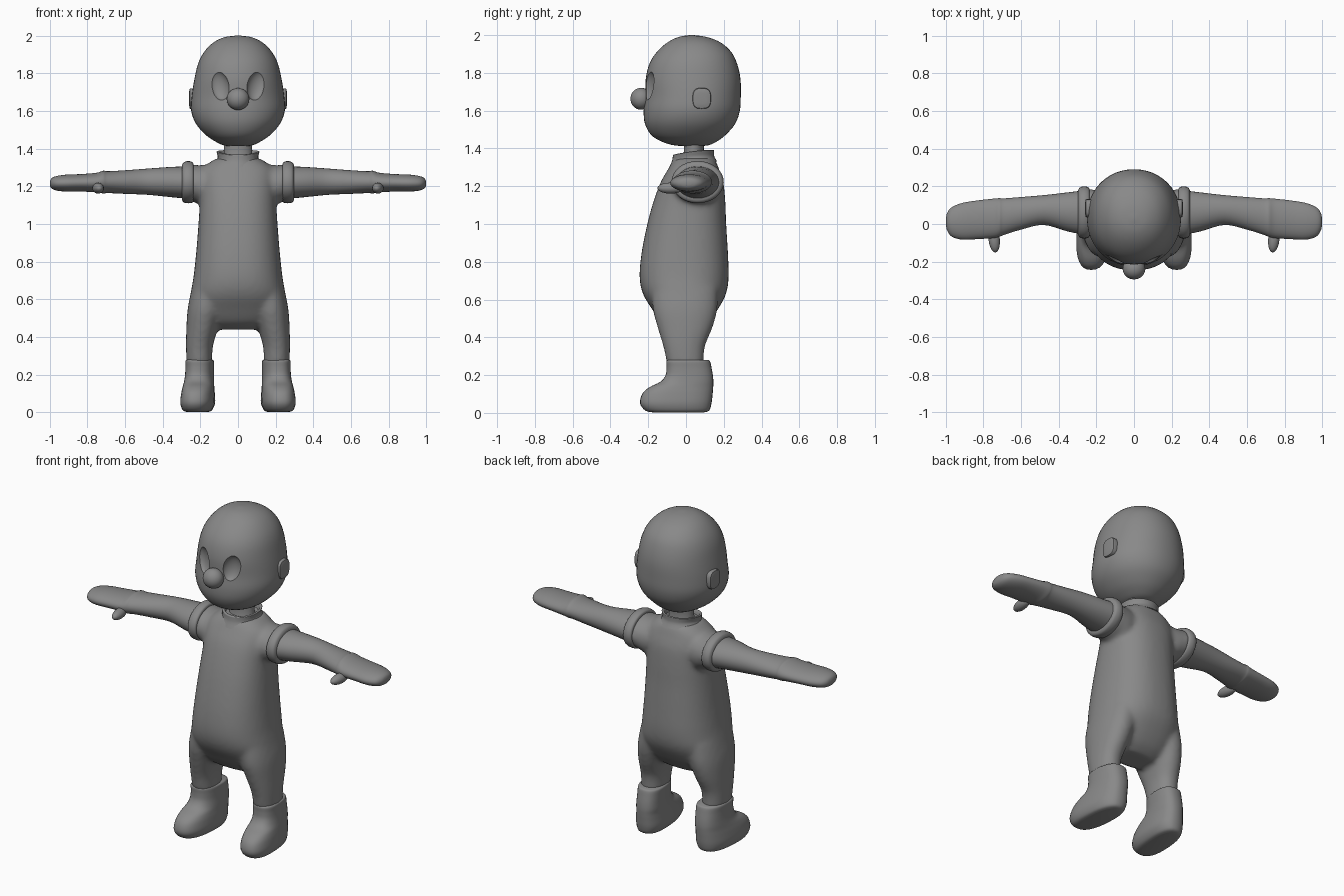
import bpy, bmesh, math
from mathutils import Vector, Matrix

grey = bpy.data.materials.new("plain grey")
grey.diffuse_color = (0.25, 0.25, 0.25, 1)


def finish(ob, angle=40):
    """Apply modifiers, add the material and smooth the shading."""
    dg = bpy.context.evaluated_depsgraph_get()
    ob.data = bpy.data.meshes.new_from_object(ob.evaluated_get(dg))
    ob.modifiers.clear()
    ob.data.materials.clear()
    ob.data.materials.append(grey)
    bpy.ops.object.select_all(action='DESELECT')
    ob.select_set(True)
    bpy.context.view_layer.objects.active = ob
    bpy.ops.object.shade_smooth_by_angle(angle=math.radians(angle))


def make(name, bm):
    bmesh.ops.recalc_face_normals(bm, faces=bm.faces[:])
    me = bpy.data.meshes.new(name)
    bm.to_mesh(me)
    bm.free()
    ob = bpy.data.objects.new(name, me)
    bpy.context.collection.objects.link(ob)
    return ob


def spline(rows, steps):
    """Pass a smooth curve through the rows of section values."""
    out = []
    for i in range(len(rows) - 1):
        a, b, c, d = (Vector(rows[min(max(i + k, 0), len(rows) - 1)]) for k in (-1, 0, 1, 2))
        for s in range(steps):
            t = s / steps
            out.append(0.5 * (2 * b + (c - a) * t + (2 * a - 5 * b + 4 * c - d) * t * t
                              + (3 * b - a - 3 * c + d) * t ** 3))
    return out + [Vector(rows[-1])]


def loft(bm, rows, axis='Z', side=1, n=32, power=2.0, steps=4, warp=None):
    """Rows are (height, low1, high1, low2, high2): extents across the axis."""
    rings = []
    for h, a0, a1, b0, b1 in spline(rows, steps):
        ring = []
        for k in range(n):
            th = 2 * math.pi * k / n
            c, s = math.cos(th), math.sin(th)
            u = (a0 + a1) / 2 + (a1 - a0) / 2 * math.copysign(abs(c) ** (2 / power), c)
            v = (b0 + b1) / 2 + (b1 - b0) / 2 * math.copysign(abs(s) ** (2 / power), s)
            p = Vector((u, v, h)) if axis == 'Z' else Vector((h, u, v))
            if warp:
                p = warp(p)
            p.x *= side
            ring.append(bm.verts.new(p))
        rings.append(ring)
    for r, q in zip(rings, rings[1:]):
        for k in range(n):
            bm.faces.new((r[k], r[(k + 1) % n], q[(k + 1) % n], q[k]))
    bm.faces.new(rings[0][::-1])
    bm.faces.new(rings[-1])


def sphere(name, loc, scale, rot=None, seg=32):
    bm = bmesh.new()
    bmesh.ops.create_uvsphere(bm, u_segments=seg, v_segments=seg // 2, radius=1)
    m = Matrix.Translation(loc) @ (rot or Matrix.Identity(4)) @ Matrix.Diagonal((*scale, 1))
    bmesh.ops.transform(bm, matrix=m, verts=bm.verts[:])
    return make(name, bm)


# Suit: torso, sleeves and trouser legs fused into one skin
bm = bmesh.new()
torso = [(0.44, -.14, .14, -.07, .07), (0.48, -.2, .2, -.13, .12), (0.55, -.24, .24, -.18, .17),
         (0.63, -.25, .25, -.228, .212), (0.72, -.236, .236, -.246, .226), (0.85, -.222, .222, -.235, .222),
         (1.0, -.21, .21, -.205, .213), (1.12, -.203, .203, -.172, .208), (1.22, -.203, .203, -.135, .198),
         (1.29, -.19, .19, -.095, .175), (1.33, -.145, .145, -.07, .16), (1.35, -.11, .11, -.05, .145)]
loft(bm, torso, power=2.35, n=40)
leg = [(0.255, .138, .273, -.1, .092), (0.35, .133, .276, -.12, .1), (0.45, .105, .274, -.15, .14),
       (0.55, .075, .267, -.176, .166), (0.66, .05, .246, -.18, .17)]
sleeve = [(0.08, -.06, .16, 1.1, 1.32), (0.17, -.07, .178, 1.09, 1.315), (0.21, -.068, .182, 1.108, 1.312),
          (0.255, -.064, .186, 1.122, 1.318)]
for s in (1, -1):
    loft(bm, leg, side=s, power=2.2)
    loft(bm, sleeve, 'X', s)
suit = make("suit", bm)
mod = suit.modifiers.new("fuse", 'REMESH')
mod.mode, mod.voxel_size = 'VOXEL', 0.013
mod = suit.modifiers.new("soften", 'SMOOTH')
mod.factor, mod.iterations = 0.5, 8
finish(suit, 60)

# Collar: tilted band, lower at the front, with a hollow rim
bm = bmesh.new()
collar = [(1.315, -.13, .13, -.09, .165), (1.345, -.108, .108, -.075, .15), (1.37, -.112, .112, -.07, .148),
          (1.378, -.113, .113, -.068, .147), (1.378, -.1, .1, -.055, .136), (1.35, -.092, .092, -.045, .125)]
loft(bm, collar, steps=3, warp=lambda p: Vector((p.x, p.y, p.z + 0.12 * (p.y - .04) + 0.5 * p.x ** 2)))
finish(make("collar", bm), 50)

# Neck
bm = bmesh.new()
loft(bm, [(1.3, -.085, .085, -.03, .11), (1.38, -.075, .075, -.012, .094), (1.46, -.078, .078, -.014, .1)])
finish(make("neck", bm))

# Head with hollow eye sockets
bm = bmesh.new()
head = [(1.412, -.015, .015, .02, .05), (1.416, -.07, .07, -.06, .115), (1.435, -.115, .115, -.125, .16),
        (1.47, -.168, .168, -.183, .208), (1.53, -.222, .222, -.217, .26), (1.6, -.248, .248, -.224, .285),
        (1.68, -.245, .245, -.215, .29), (1.77, -.231, .231, -.213, .288), (1.85, -.212, .212, -.193, .27),
        (1.91, -.182, .182, -.155, .24), (1.96, -.135, .135, -.1, .185), (1.99, -.075, .075, -.04, .11),
        (2.0, -.01, .01, .02, .04)]
loft(bm, head, n=48, power=2.1)
skull = make("head", bm)
cutters = []
for s in (1, -1):
    rot = Matrix.Rotation(s * math.radians(24), 4, 'Z') @ Matrix.Rotation(s * math.radians(14), 4, 'Y')
    cut = sphere("eye_socket_cutter", (s * .098, -.203, 1.735), (.052, .036, .08), rot)
    cut.hide_render = True
    mod = skull.modifiers.new("socket", 'BOOLEAN')
    mod.operation, mod.solver, mod.object = 'DIFFERENCE', 'EXACT', cut
    cutters.append(cut)
finish(skull, 35)
for cut in cutters:
    bpy.data.objects.remove(cut)

# Nose
finish(sphere("nose", (0, -.238, 1.663), (.06, .056, .058)))

for s, tag in ((1, "left"), (-1, "right")):
    # Ear: thin rounded pad
    bm = bmesh.new()
    loft(bm, [(0.21, .035, .13, 1.612, 1.718), (0.25, .035, .132, 1.61, 1.72), (0.257, .042, .126, 1.617, 1.713),
              (0.26, .06, .108, 1.635, 1.695)], 'X', s, 24, 3, 2)
    finish(make(tag + "_ear", bm))

    # Sleeve cuff: rolled ring
    bm = bmesh.new()
    loft(bm, [(0.236, -.058, .18, 1.122, 1.315), (0.241, -.072, .194, 1.114, 1.328),
              (0.264, -.077, .2, 1.11, 1.334), (0.287, -.072, .194, 1.114, 1.328),
              (0.296, -.058, .18, 1.125, 1.315)], 'X', s)
    finish(make(tag + "_cuff", bm), 50)

    # Arm and mitten hand
    bm = bmesh.new()
    loft(bm, [(0.25, -.06, .18, 1.132, 1.306), (0.35, -.04, .168, 1.142, 1.303), (0.48, -.005, .153, 1.155, 1.294),
              (0.6, -.03, .143, 1.16, 1.285), (0.69, -.058, .136, 1.164, 1.28), (0.715, -.068, .137, 1.162, 1.283),
              (0.75, -.075, .134, 1.168, 1.272), (0.83, -.08, .125, 1.172, 1.265), (0.91, -.083, .112, 1.172, 1.262),
              (0.965, -.068, .09, 1.178, 1.254), (0.99, -.038, .062, 1.19, 1.242),
              (0.998, -.005, .03, 1.205, 1.225)], 'X', s)
    finish(make(tag + "_arm", bm))

    # Thumb pointing forward
    rot = Matrix.Rotation(s * math.radians(-6), 4, 'Z')
    finish(sphere(tag + "_thumb", (s * .742, -.082, 1.19), (.03, .07, .029), rot, 20))

    # Boot: toe turned slightly outward
    bm = bmesh.new()
    boot = [(0.002, .16, .265, -.17, .09), (0.012, .137, .288, -.215, .122), (0.05, .12, .3, -.243, .135),
            (0.1, .122, .296, -.232, .141), (0.135, .126, .29, -.195, .144), (0.165, .128, .285, -.135, .145),
            (0.2, .13, .281, -.108, .142), (0.24, .13, .279, -.103, .135), (0.272, .13, .279, -.104, .128),
            (0.28, .137, .272, -.096, .12)]
    loft(bm, boot, side=s, power=2.5,
         warp=lambda p: Vector((p.x - 0.07 * p.y, p.y, p.z)))
    finish(make(tag + "_boot", bm), 50)
